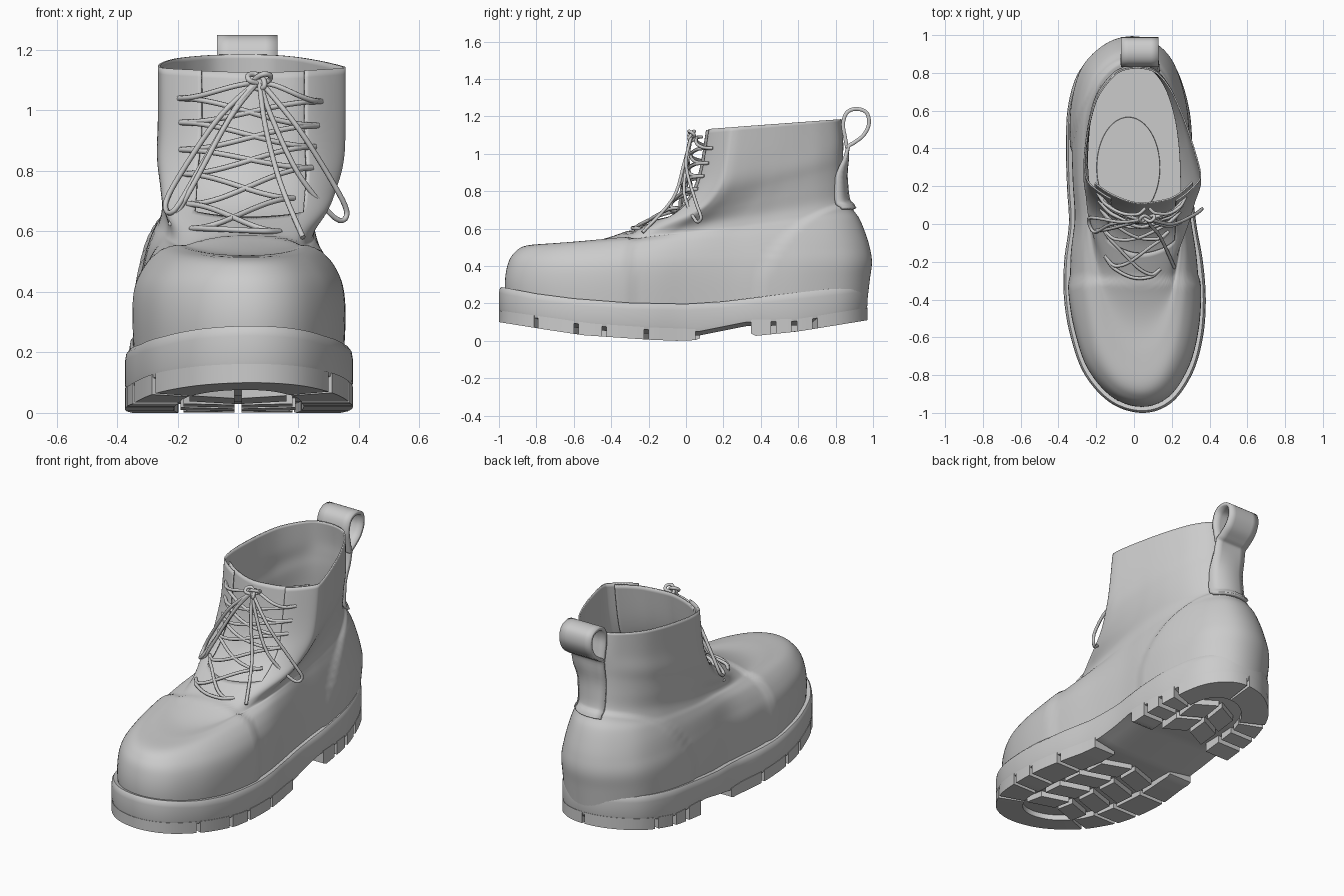
import bpy, bmesh, math
from mathutils import Vector
from mathutils.bvhtree import BVHTree

if "Cube" in bpy.data.objects:
    bpy.data.objects.remove(bpy.data.objects["Cube"])


def catmull(pts, n, closed):
    """Smooth path through points of any dimension."""
    m, out = len(pts), []
    for i in range(m if closed else m - 1):
        idx = [(i + k) % m if closed else min(max(i + k, 0), m - 1) for k in (-1, 0, 1, 2)]
        a, b, c, d = (pts[k] for k in idx)
        for s in range(n):
            t = s / n
            out.append(tuple(.5 * (2*q + (r-p)*t + (2*p-5*q+4*r-u)*t*t + (3*q-p-3*r+u)*t**3)
                             for p, q, r, u in zip(a, b, c, d)))
    if not closed:
        out.append(tuple(pts[-1]))
    return out


def lin(tab, y):
    for (a, p), (b, q) in zip(tab, tab[1:]):
        if y <= b:
            return p + (q - p) * max(0, (y - a) / (b - a))
    return tab[-1][1]


def smooth(t):
    t = min(1, max(0, t))
    return t * t * (3 - 2 * t)


def grid(rows, cols, closed=True):
    return [(j*cols + i, j*cols + (i+1) % cols, (j+1)*cols + (i+1) % cols, (j+1)*cols + i)
            for j in range(rows - 1) for i in range(cols if closed else cols - 1)]


def finish(ob, angle=35):
    bpy.context.collection.objects.link(ob)
    bpy.ops.object.select_all(action='DESELECT')
    ob.select_set(True)
    bpy.context.view_layer.objects.active = ob
    bpy.ops.object.shade_smooth_by_angle(angle=math.radians(angle))
    return ob


def add_mesh(name, verts, faces, recalc=False, thick=0, offset=-1, angle=35):
    me = bpy.data.meshes.new(name)
    me.from_pydata(verts, [], faces)
    if recalc:
        bm = bmesh.new()
        bm.from_mesh(me)
        bmesh.ops.recalc_face_normals(bm, faces=bm.faces)
        bm.to_mesh(me)
        bm.free()
    ob = finish(bpy.data.objects.new(name, me), angle)
    if thick:
        mod = ob.modifiers.new("thickness", 'SOLIDIFY')
        mod.thickness, mod.offset = thick, offset
    return ob


# Plan outlines of sole and collar, both from the front tip round the right side
FOOT = [(.05, -1), (.2, -.945), (.31, -.79), (.365, -.6), (.38, -.4), (.365, -.2), (.33, 0), (.31, .2),
        (.31, .4), (.29, .62), (.22, .83), (.11, .94), (-.02, .97), (-.16, .93), (-.29, .81), (-.35, .62),
        (-.36, .4), (-.355, .2), (-.345, 0), (-.37, -.2), (-.37, -.4), (-.335, -.6), (-.26, -.8), (-.12, -.95)]
COLLAR = [(.04, .09), (.13, .1), (.21, .12), (.28, .165), (.345, .23), (.355, .27), (.34, .34), (.31, .44),
          (.28, .53), (.24, .63), (.19, .73), (.12, .81), (.03, .835), (-.07, .82), (-.14, .76), (-.2, .67),
          (-.235, .56), (-.255, .45), (-.265, .35), (-.26, .27), (-.24, .22), (-.18, .17), (-.11, .13), (-.03, .1)]

# Upper: tilted rings (front y, front z, back y, back z, collar blend, width, toe width)
RINGS = [(-.94, .15, .95, .15, 0, .88, .88), (-.955, .3, .97, .32, 0, .91, .9),
         (-.942, .4, .982, .42, 0, .91, .88), (-.912, .458, .97, .5, .05, .89, .81),
         (-.852, .496, .945, .58, .1, .86, .7), (-.71, .507, .915, .65, .2, .83, .62),
         (-.53, .514, .88, .7, .35, .82, .63), (-.38, .55, .855, .76, .5, .83, .69),
         (-.23, .613, .845, .84, .65, .88, .82), (-.09, .69, .84, .92, .8, .93, .91),
         (0, .79, .84, .99, .9, .98, .98), (.05, .92, .84, 1.07, 1, 1, 1), (.085, 1.13, .83, 1.185, 1, 1, 1)]
N, SUB = 144, 6
foot, collar = catmull(FOOT, 6, True), catmull(COLLAR, 6, True)
rings = catmull(RINGS, SUB, False)
verts = []
for yf, zf, yb, zb, w, s, st in rings:
    for (fx, fy), (cx, cy) in zip(foot, collar):
        v = (1 - w) * (fy + 1) / 1.97 + w * (cy - .09) / .745
        k = st + (s - st) * smooth((v - .2) / .4)
        verts.append((k * (fx + (cx - fx) * w), yf + v * (yb - yf), zf + v * (zb - zf)))
me = bpy.data.meshes.new("upper")
me.from_pydata(verts, [], grid(len(rings), N))
bm = bmesh.new()
bm.from_mesh(me)
bm.normal_update()
bm.verts.ensure_lookup_table()

# Tongue: inset copy of the front strip
tc = list(range(-22, 23))
tj = range(8 * SUB, len(rings))
tongue = [bm.verts[j*N + i % N].co - bm.verts[j*N + i % N].normal * .022 for j in tj for i in tc]
add_mesh("tongue", [tuple(p) for p in tongue], grid(len(tj), len(tc), False), thick=.008)

# Raised toe cap and heel counter
for v, n in [(v, v.normal.copy()) for v in bm.verts]:
    x, y, z = v.co
    toe = smooth((-.28 - y) / .035)
    heel = smooth((1 - math.hypot((y - 1) / .63, (z - .2) / .56)) / .05)
    v.co += n * (.013 * toe + .012 * heel)
bm.normal_update()
tree = BVHTree.FromBMesh(bm)

# Lacing gap
bm.faces.ensure_lookup_table()
gap = [bm.faces[j*N + i % N] for j in range(int(8.6 * SUB), len(rings) - 1) for i in range(-13, 13)]
bmesh.ops.delete(bm, geom=gap, context='FACES')
bm.to_mesh(me)
bm.free()
upper = finish(bpy.data.objects.new("upper", me), 50)
mod = upper.modifiers.new("leather", 'SOLIDIFY')
mod.thickness, mod.offset = .008, -1

# Sole
outline = catmull(FOOT, 8, True)
M = len(outline)
TOP = [(-1, .29), (-.8, .252), (-.6, .226), (-.3, .203), (0, .197), (.2, .21), (.5, .247), (1, .302)]
BASE = [(-1, .15), (-.75, .115), (-.5, .08), (-.2, .06), (.07, .05), (.32, .1), (.6, .105), (1, .17)]
TREAD = [(-1, .1), (-.75, .06), (-.55, .03), (-.2, .006), (-.05, 0), (.06, .004), (.1, .03),
         (.33, .06), (.36, .025), (.6, .05), (1, .115)]


def inset(p, k):
    cy = min(max(p[1], -.65), .62)
    return k * p[0], cy + k * (p[1] - cy)


def ring(k, tab, dz, src=outline):
    return [(*inset(p, k), lin(tab, inset(p, k)[1]) + dz) for p in src]


sole = []
for k, tab, dz in [(0, BASE, -.022), (.6, BASE, -.022), (.8, BASE, -.01), (.985, BASE, 0), (1, BASE, .025),
                   (1, TOP, -.035), (.99, TOP, -.012), (.965, TOP, 0), (.8, TOP, -.005), (0, TOP, -.005)]:
    sole += ring(k, tab, dz)
add_mesh("sole", sole, grid(10, M))

# Insole with heel pad
ins = ring(.84, [(-1, .2), (1, .2)], 0) + ring(.84, [(-1, .26), (1, .28)], 0) + ring(0, [(-1, .26), (1, .28)], 0)
add_mesh("insole", ins, grid(3, M))
pad = [(-.03 + .17*k*math.cos(a*math.pi/24), .3 + .27*k*math.sin(a*math.pi/24), z)
       for k, z in ((1, .26), (.98, .288), (0, .288)) for a in range(48)]
add_mesh("heel_pad", pad, grid(3, 48))

# Tread lugs around the edge and down the middle
half = M // 2


def at(y, left):
    r = range(half, M) if left else range(half)
    return min(r, key=lambda i: abs(outline[i][1] - y))


lv, lf = [], []


def add_lug(sections):
    """Sections of four points joined into a capped bar."""
    b, n = len(lv), len(sections)
    for s in sections:
        lv.extend(s)
    lf.extend(tuple(b + q for q in f) for f in grid(n, 4))
    lf.extend([(b, b+1, b+2, b+3), tuple(b + 4*n - q for q in (4, 3, 2, 1))])


def column(x, y):
    return (x, y, lin(BASE, y) + .012), (x, y, lin(TREAD, y))


ys = [-.78, -.58, -.43, -.19, .07]
hs = [.355, .47, .6, .71]
fore = [at(y, True) - M for y in reversed(ys)] + [at(y, False) for y in ys]
heel = [at(y, False) for y in hs] + [half] + [at(y, True) for y in reversed(hs)]
for breaks in (fore, heel):
    for a, b in zip(breaks, breaks[1:]):
        sec = []
        for i in range(a, b):
            p = outline[i % M]
            (o1, o2), (i1, i2) = column(*inset(p, 1)), column(*inset(p, .57))
            sec.append((o1, o2, i2, i1))
        add_lug(sec)
for y, w in [(-.72, .16), (-.54, .18), (-.36, .19), (-.18, .18), (.42, .14), (.57, .14)]:
    for s in (-1, 1):
        sec = []
        for x, dy in ((.012, .05), (w, -.01)):
            (a, b), (c, d) = column(s*x, y + dy), column(s*x, y + dy + .125)
            sec.append((a, b, d, c))
        add_lug(sec)
add_mesh("tread_lugs", lv, lf, recalc=True)


def surface_y(x, z, side=-1):
    """Front (-1) or back (1) of the upper at a given x and z."""
    hit = tree.ray_cast(Vector((x, 2 * side, z)), Vector((0, -side, 0)))[0]
    return hit.y if hit else -9 * side


# Pull tab: folded ribbon, its lower part lying on the boot's back
tab = catmull([(.915, .705), (.885, .74), (.862, .8), (.868, .93), (.865, 1.03), (.9, 1.06), (.95, 1.1),
               (.978, 1.16), (.965, 1.22), (.91, 1.24), (.86, 1.22), (.84, 1.16), (.85, 1.09), (.862, 1.03)],
              5, False)
ribbon = []
for i, (y, z) in enumerate(tab):
    fit = 1 - smooth((i - 12) / 8)
    for x in (-.07, -.03, .01, .05, .09, .13):
        ribbon.append((x, y + fit * (surface_y(x, z, 1) + .012 - y), z))
add_mesh("pull_tab", ribbon, grid(len(tab), 6, False), thick=.02, offset=0, angle=50)


# Laces
def lace(name, pts, closed=False):
    path = catmull(pts, 5, closed)
    cu = bpy.data.curves.new(name, 'CURVE')
    cu.dimensions, cu.bevel_depth, cu.bevel_resolution, cu.use_fill_caps = '3D', .009, 2, True
    sp = cu.splines.new('POLY')
    sp.points.add(len(path) - 1)
    sp.use_cyclic_u = closed
    for q, p in zip(sp.points, path):
        q.co = (*p, 1)
    bpy.context.collection.objects.link(bpy.data.objects.new(name, cu))


def strand(name, a, b):
    pts = []
    for k in range(9):
        t = k / 8
        x, z = a[0] + (b[0]-a[0])*t, a[1] + (b[1]-a[1])*smooth(t)
        lift = .004 + .025 * math.sin(math.pi * t) if 0 < k < 8 else -.014
        pts.append((x, surface_y(x, z) - .01 - lift, z))
    lace(name, pts)


L = [(-.155, .61), (-.165, .69), (-.18, .79), (-.19, .87), (-.19, .96), (-.195, 1.04)]
R = [(.14, .60), (.185, .71), (.245, .81), (.255, .88), (.265, .95), (.275, 1.03)]
strand("lace_bottom", L[0], R[0])
for i in range(5):
    strand(f"lace_rising_right_{i}", L[i], R[i + 1])
    strand(f"lace_rising_left_{i}", R[i], L[i + 1])
K = (.07, .03, 1.1)
strand("lace_top_left", L[5], (.06, 1.09))
strand("lace_top_right", R[5], (.08, 1.09))

# Bow: two loops, two loose ends and a knot
bow = {"bow_loop_right": [K, (.2, 0, .94), (.32, .05, .75), (.36, .08, .66), (.32, .05, .645), (.2, -.01, .79),
                          (.11, .01, .98), K],
       "bow_loop_left": [K, (-.06, .01, .98), (-.19, .03, .79), (-.24, .05, .69), (-.21, .03, .67),
                         (-.12, 0, .82), (0, .01, 1.02), K],
       "lace_end_left": [K, (-.03, 0, .97), (-.15, -.03, .75), (-.225, -.03, .62)],
       "lace_end_right": [K, (.09, -.01, .95), (.14, -.07, .76), (.215, -.13, .58)]}
for name, pts in bow.items():
    lace(name, [(x, min(y, surface_y(x, z) - .02), z) for x, y, z in pts])
knot = []
for k in range(12):
    a = k * math.pi / 6
    knot.append((.07 + .014*(math.sin(a) + 2*math.sin(2*a)), .03 + .015*math.sin(3*a),
                 1.1 + .01*(math.cos(a) - 2*math.cos(2*a))))
lace("lace_knot", knot, True)
